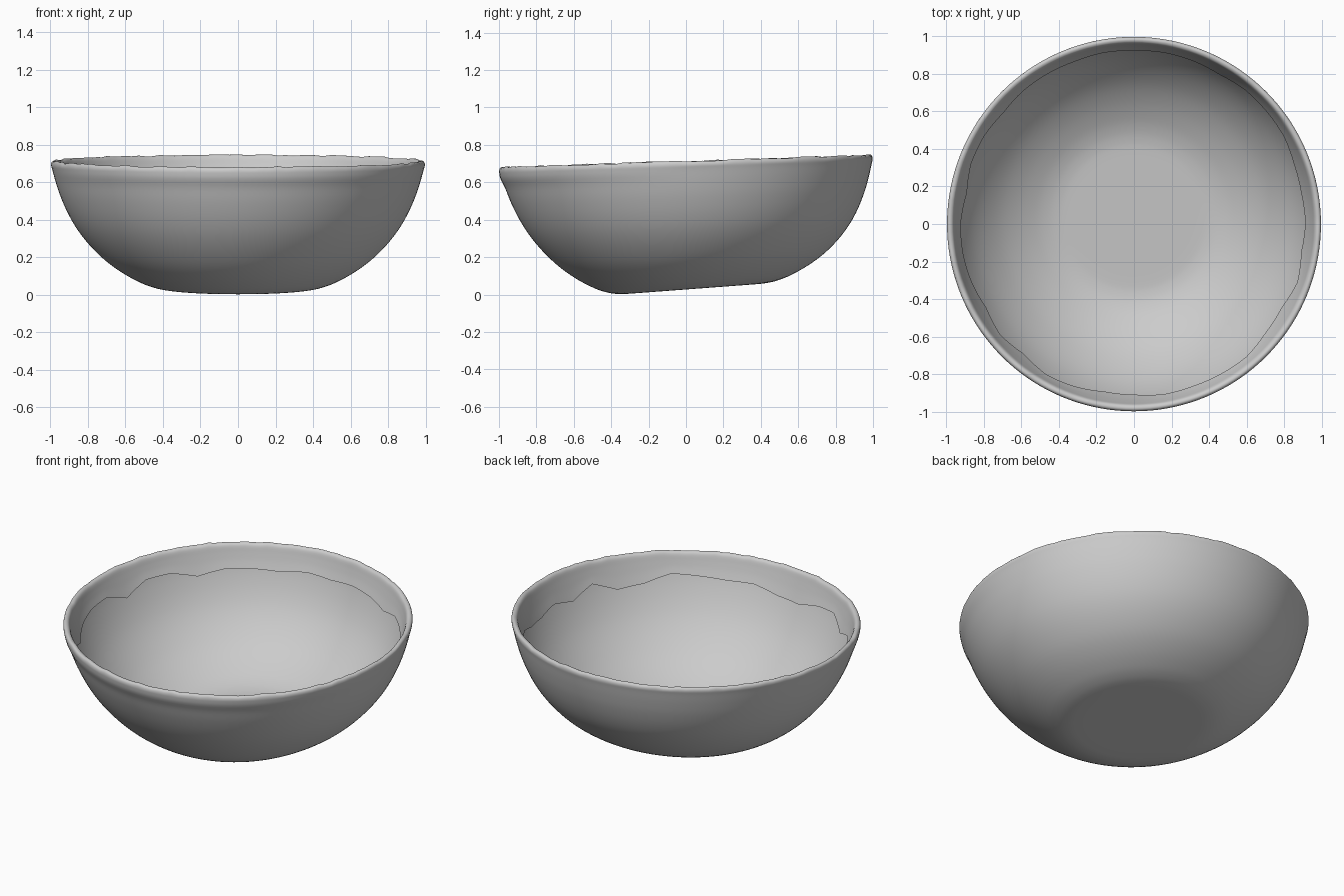
import bpy, bmesh, math, random

cube = bpy.data.objects.get("Cube")
if cube:
    bpy.data.objects.remove(cube, do_unlink=True)

random.seed(4)
SEG = 144

grey = bpy.data.materials.new("stone grey")
grey.use_nodes = True
grey.diffuse_color = (0.6, 0.6, 0.6, 1)
grey.node_tree.nodes["Principled BSDF"].inputs["Base Color"].default_value = (0.6, 0.6, 0.6, 1)


def lean(x, y, z):
    """Tilt the foot more than the rim, and push the foot slightly backwards."""
    t = min(max((z - 0.031) / 0.68, 0), 1)
    slope = 0.033 + 0.042 * (1 - t) ** 4
    return x, y + 0.037 * (1 - t), z + slope * y


def smooth_profile(points, steps=4):
    """Catmull-Rom through the profile points."""
    out = []
    for i in range(len(points) - 1):
        p = [points[max(i - 1, 0)], points[i], points[i + 1], points[min(i + 2, len(points) - 1)]]
        for s in range(steps):
            t = s / steps
            out.append(tuple(0.5 * (2 * b + (c - a) * t + (2 * a - 5 * b + 4 * c - d) * t * t
                                    + (3 * b - a - 3 * c + d) * t ** 3)
                             for a, b, c, d in zip(*p)))
    return out + [points[-1]]


# Uneven rim height, and a zigzag depth for the torn edge inside the rim
chips = [random.uniform(-0.005, 0.003) for _ in range(SEG)]
teeth = [random.uniform(-0.03, 0.035) for _ in range(SEG // 4)]
torn = [teeth[k // 4] + (teeth[(k // 4 + 1) % len(teeth)] - teeth[k // 4]) * (k % 4) / 4
        for k in range(SEG)]


def roughen(r, z, k, folded):
    """Chip the rim, fill out the lip at the front, tear the folded edge."""
    front = max(0, -math.sin(2 * math.pi * k / SEG))
    dz = chips[k] * max(0, (z - 0.68) / 0.034)
    if folded:
        pull = torn[k] * min(max((0.68 - z) / 0.12, 0), 1)
        return r + 0.33 * pull + 0.012 * front * (0.714 - z) / 0.15, z + dz + pull
    return r + 0.009 * front * math.exp(-((z - 0.655) / 0.035) ** 2), z + dz


# Thin shell from the foot up to the rim, then folded over and down inside
profile = smooth_profile([(0, 0.03), (0.2, 0.03), (0.35, 0.03), (0.41, 0.034), (0.465, 0.046),
                          (0.53, 0.071), (0.62, 0.12), (0.71, 0.185), (0.79, 0.263),
                          (0.855, 0.345), (0.905, 0.43), (0.945, 0.52), (0.972, 0.60),
                          (0.99, 0.665), (0.997, 0.692), (0.993, 0.709), (0.98, 0.714),
                          (0.964, 0.702), (0.95, 0.66), (0.933, 0.61), (0.913, 0.56)])
top = max(range(len(profile)), key=lambda i: profile[i][1])

bm = bmesh.new()
centre = bm.verts.new(lean(0, 0, profile[0][1]))
rings = []
for i, (r, z) in enumerate(profile[1:], 1):
    ring = []
    for k in range(SEG):
        a = 2 * math.pi * k / SEG
        rr, zz = roughen(r, z, k, i > top)
        ring.append(bm.verts.new(lean(rr * math.cos(a), rr * math.sin(a), zz)))
    rings.append(ring)
for k in range(SEG):
    n = (k + 1) % SEG
    bm.faces.new((centre, rings[0][n], rings[0][k]))
    for lo, hi in zip(rings, rings[1:]):
        bm.faces.new((lo[k], lo[n], hi[n], hi[k]))

mesh = bpy.data.meshes.new("bowl_shell")
bm.to_mesh(mesh)
bm.free()
mesh.materials.append(grey)
bowl = bpy.data.objects.new("bowl_shell", mesh)
bpy.context.collection.objects.link(bowl)
bpy.ops.object.select_all(action="DESELECT")
bowl.select_set(True)
bpy.context.view_layer.objects.active = bowl
bpy.ops.object.shade_smooth_by_angle(angle=math.radians(40))
